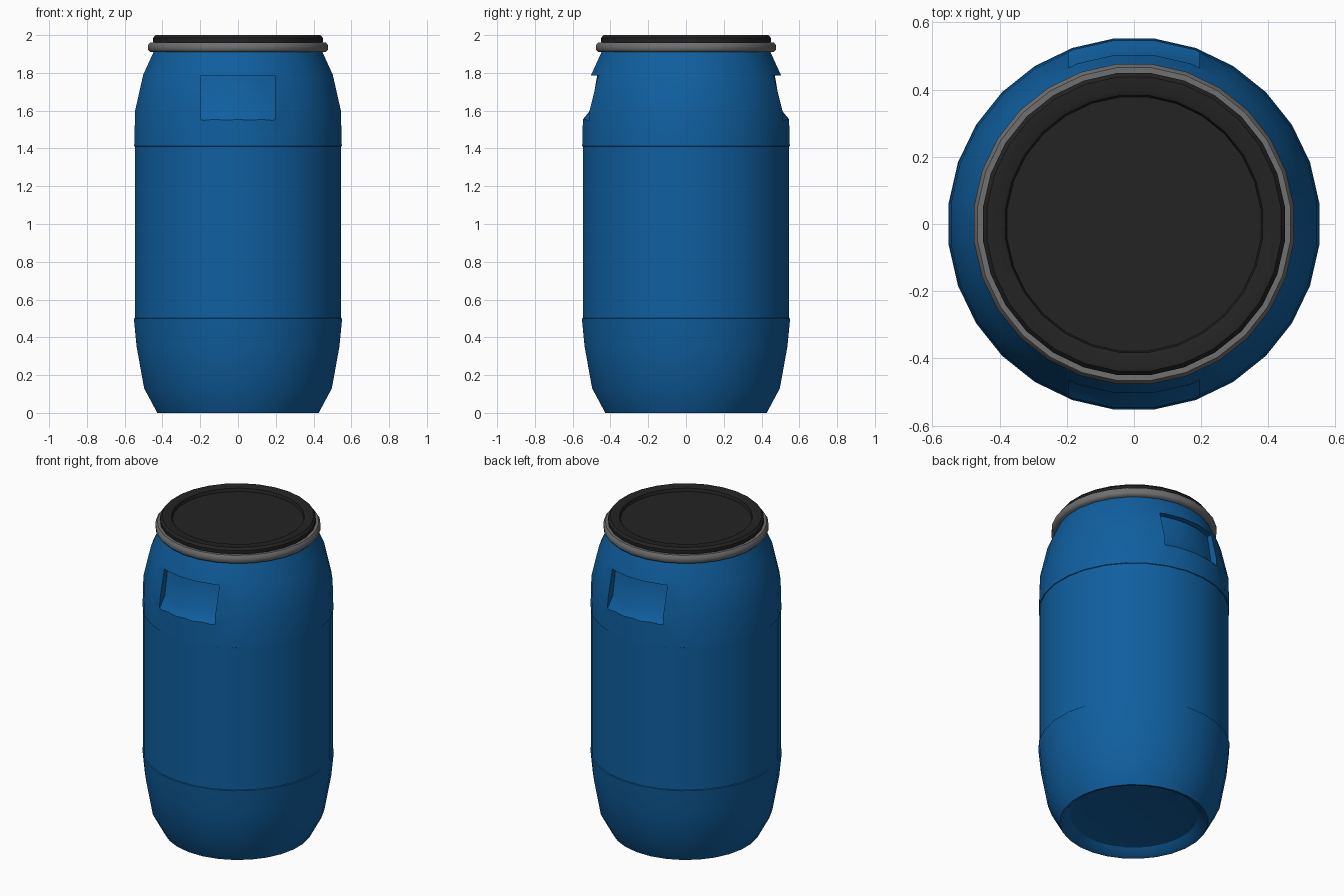
import bpy, bmesh, math

cube = bpy.data.objects.get("Cube")
if cube:
    bpy.data.objects.remove(cube)


def material(name, rgb, rough=0.5):
    m = bpy.data.materials.new(name)
    m.use_nodes = True
    m.diffuse_color = (*rgb, 1)
    bsdf = m.node_tree.nodes["Principled BSDF"]
    bsdf.inputs["Base Color"].default_value = (*rgb, 1)
    bsdf.inputs["Roughness"].default_value = rough
    return m


blue = material("blue plastic", (0.005, 0.115, 0.35))
black = material("black plastic", (0.017, 0.017, 0.017))
grey = material("grey metal", (0.16, 0.16, 0.16))


def finish(name, bm, mat):
    bmesh.ops.recalc_face_normals(bm, faces=bm.faces)
    mesh = bpy.data.meshes.new(name)
    bm.to_mesh(mesh)
    bm.free()
    obj = bpy.data.objects.new(name, mesh)
    bpy.context.collection.objects.link(obj)
    mesh.materials.append(mat)
    return obj


def smooth(obj, angle=30):
    bpy.ops.object.select_all(action="DESELECT")
    obj.select_set(True)
    bpy.context.view_layer.objects.active = obj
    bpy.ops.object.shade_smooth_by_angle(angle=math.radians(angle))


def lathe(name, profile, mat, sides=28, closed=False):
    """Revolve (radius, height) points; open profiles get end caps."""
    bm = bmesh.new()
    rings = []
    for r, z in profile:
        rings.append([bm.verts.new((r * math.cos(a), r * math.sin(a), z))
                      for a in (math.tau * (i + 0.5) / sides for i in range(sides))])
    pairs = list(zip(rings, rings[1:]))
    if closed:
        pairs.append((rings[-1], rings[0]))
    else:
        bm.faces.new(rings[0])
        bm.faces.new(rings[-1])
    for lo, hi in pairs:
        for i in range(sides):
            j = (i + 1) % sides
            bm.faces.new((lo[i], lo[j], hi[j], hi[i]))
    return finish(name, bm, mat)


# Barrel body with dished base and two moulded seams
body = lathe("barrel_body", [
    (0.30, 0.05), (0.37, 0.04), (0.41, 0.005), (0.43, 0.0), (0.50, 0.13),
    (0.54, 0.35), (0.555, 0.5), (0.549, 0.502), (0.549, 1.41), (0.553, 1.412),
    (0.548, 1.6), (0.505, 1.79), (0.45, 1.91), (0.44, 1.94)], blue)


# Handle recess cutters, curved parallel to the barrel wall
def recess_cutter(side):
    bm = bmesh.new()
    levels = [(0.553, 1.545), (0.50, 1.61), (0.475, 1.76), (0.47, 1.785)]
    columns = []
    for k in range(7):
        x = 0.195 * (k / 3 - 1)
        inner = [(math.sqrt(r * r - x * x), z) for r, z in levels]
        loop = inner + [(0.7, levels[-1][1]), (0.7, levels[0][1])]
        columns.append([bm.verts.new((x, side * y, z)) for y, z in loop])
    bm.faces.new(columns[0])
    bm.faces.new(columns[-1])
    for a, b in zip(columns, columns[1:]):
        for i in range(len(a)):
            j = (i + 1) % len(a)
            bm.faces.new((a[i], a[j], b[j], b[i]))
    return finish("handle_cutter", bm, blue)


for side in (-1, 1):
    cutter = recess_cutter(side)
    cut = body.modifiers.new("handle_recess", "BOOLEAN")
    cut.operation = "DIFFERENCE"
    cut.solver = "EXACT"
    cut.object = cutter
    bpy.context.view_layer.objects.active = body
    bpy.ops.object.modifier_apply(modifier=cut.name)
    bpy.data.objects.remove(cutter)
smooth(body)

# Clamping ring round the rim
ring = lathe("clamp_ring", [
    (0.43, 1.91), (0.468, 1.91), (0.479, 1.923), (0.479, 1.947),
    (0.468, 1.962), (0.43, 1.962)], grey, closed=True)
smooth(ring, 50)

# Lid with raised rim and sunken centre
lid = lathe("lid", [
    (0.44, 1.93), (0.452, 1.965), (0.452, 1.985), (0.44, 2.0),
    (0.395, 2.0), (0.385, 1.995), (0.38, 1.975)], black)
smooth(lid, 35)
